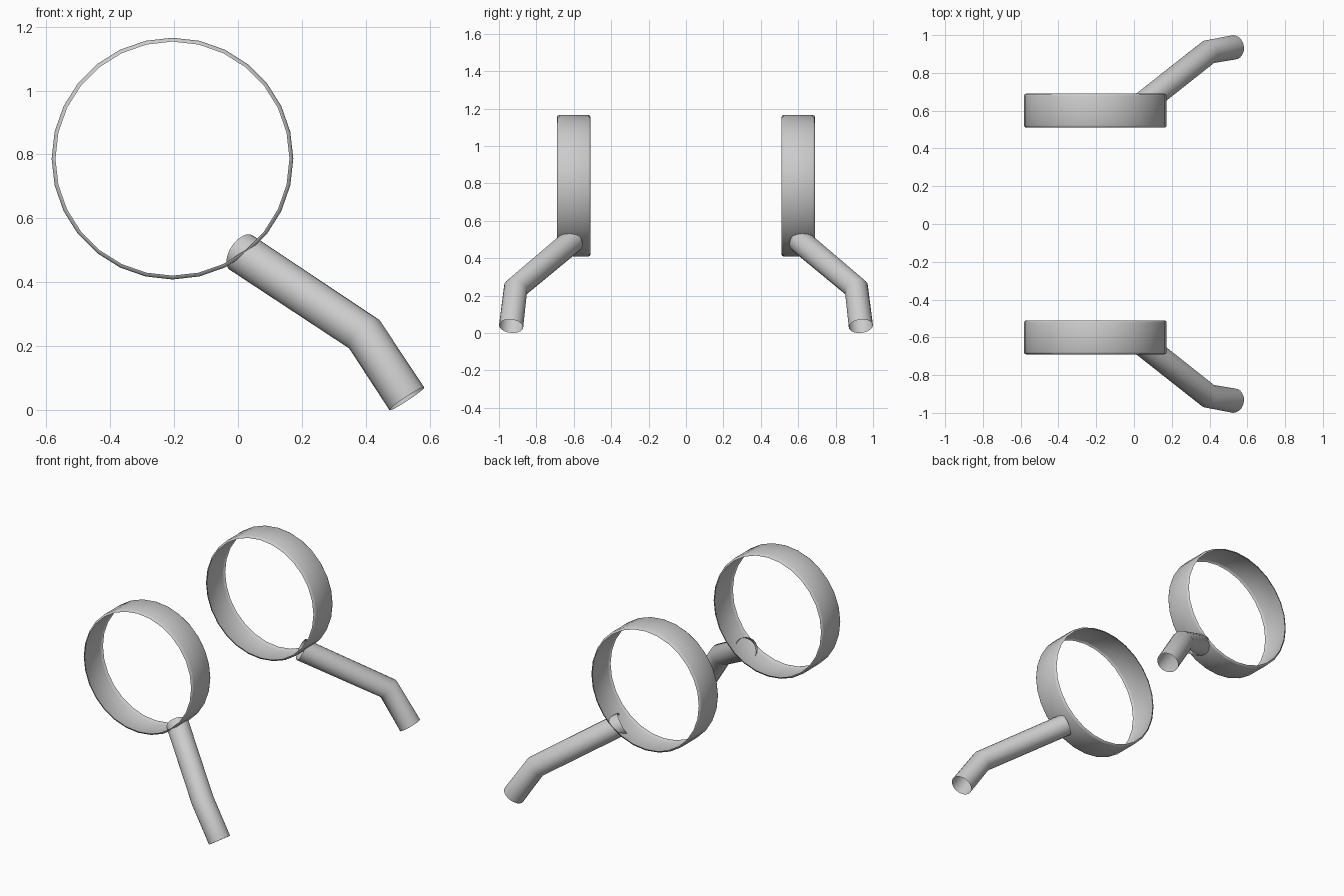
import bpy, bmesh, math
from mathutils import Vector

if "Cube" in bpy.data.objects:
    bpy.data.objects.remove(bpy.data.objects["Cube"])

grey = bpy.data.materials.new("light grey")
grey.diffuse_color = (0.6, 0.6, 0.6, 1)
grey.use_nodes = True
grey.node_tree.nodes["Principled BSDF"].inputs["Base Color"].default_value = grey.diffuse_color


def skin(name, rings, angle):
    """Join successive closed rings of points into an open shell, mirrored in y."""
    bm = bmesh.new()
    loops = [[bm.verts.new(p) for p in ring] for ring in rings]
    for a, b in zip(loops, loops[1:]):
        n = len(a)
        for i in range(n):
            j = (i + 1) % n
            bm.faces.new((a[i], a[j], b[j], b[i]))
    mesh = bpy.data.meshes.new(name)
    bm.to_mesh(mesh)
    bm.free()
    mesh.materials.append(grey)
    ob = bpy.data.objects.new(name, mesh)
    bpy.context.collection.objects.link(ob)
    bpy.ops.object.select_all(action='DESELECT')
    ob.select_set(True)
    bpy.context.view_layer.objects.active = ob
    bpy.ops.object.shade_smooth_by_angle(angle=math.radians(angle))
    mod = ob.modifiers.new("other_side", 'MIRROR')
    mod.use_axis = (False, True, False)
    mod.use_mirror_merge = False
    return ob


# Hoop: thin band with slightly rolled-in rims, (radius, y) profile
profile = [(0.366, 0.51), (0.374, 0.513), (0.378, 0.522),
           (0.378, 0.678), (0.374, 0.687), (0.366, 0.69)]
hoop = []
for r, y in profile:
    hoop.append([Vector((-0.205 + r * math.cos(t), y, 0.787 + r * math.sin(t)))
                 for t in (2 * math.pi * i / 28 for i in range(28))])
skin("hoop", hoop, 50)

# Bent tube: open pipe from the hoop wall down to the ground
top = Vector((0.01, 0.607, 0.493))
elbow = Vector((0.395, 0.911, 0.238))
foot = Vector((0.528, 0.935, 0.036))
R = 0.065
d1, d2 = (elbow - top).normalized(), (foot - elbow).normalized()
mid = (d1 + d2).normalized()
side = d1.cross(d2).normalized()          # shared axis keeps rings aligned
tube = []
for c, d in ((top, d1), (elbow, mid), (foot, d2)):
    up = side.cross(d)
    tube.append([c + R * (math.cos(t) * side + math.sin(t) * up)
                 for t in (-2 * math.pi * i / 20 for i in range(20))])
skin("bent_tube", tube, 45)
